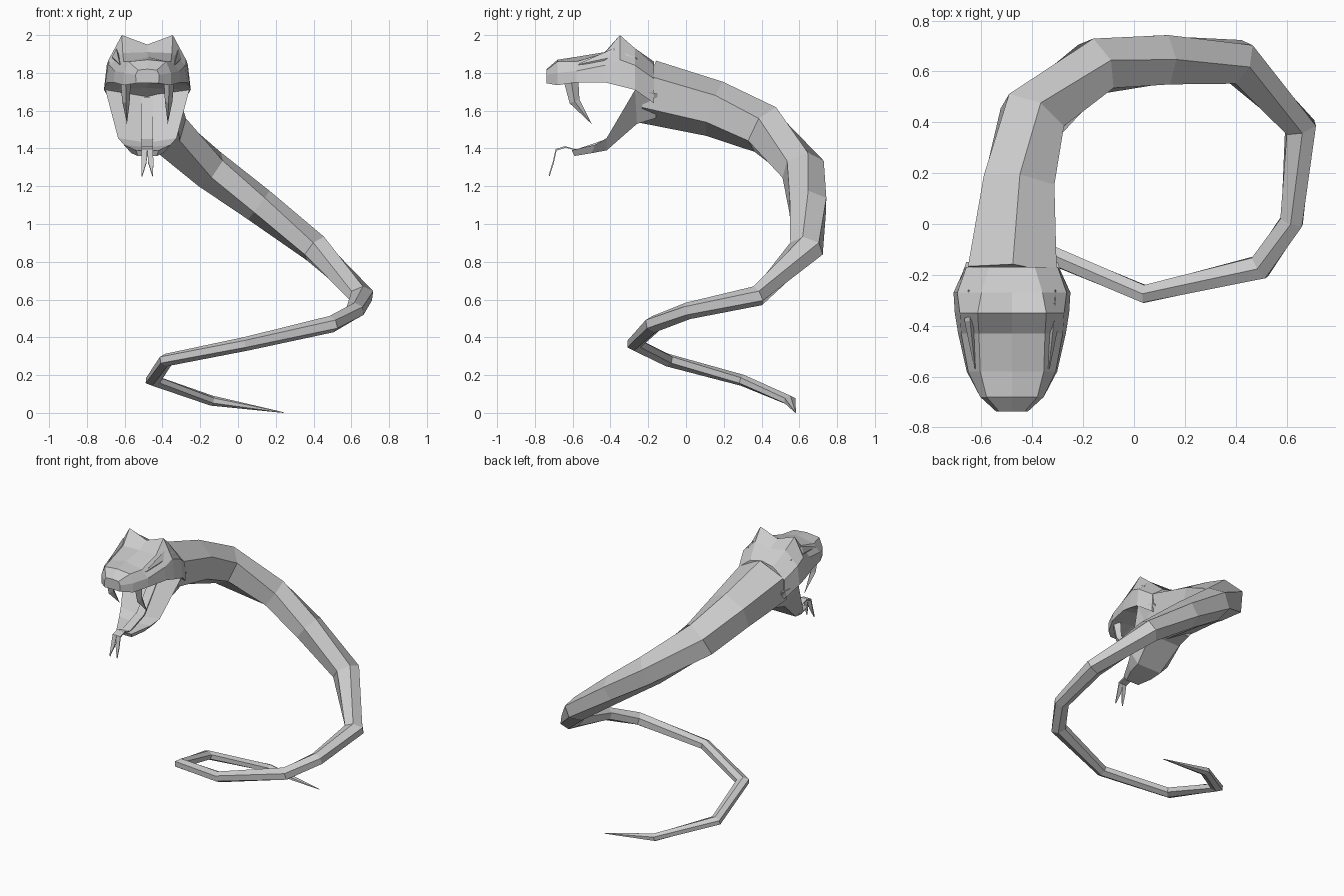
import bpy, bmesh
from mathutils import Vector
from math import sin, cos, pi

HX = -0.48  # centre plane of the head


def loft(name, rings):
    """Skin a list of equal-length point rings and cap both ends."""
    bm = bmesh.new()
    vr = [[bm.verts.new(p) for p in r] for r in rings]
    n = len(vr[0])
    for a, b in zip(vr, vr[1:]):
        for i in range(n):
            j = (i + 1) % n
            bm.faces.new((a[i], a[j], b[j], b[i]))
    bm.faces.new(vr[0])
    bm.faces.new(vr[-1])
    bmesh.ops.recalc_face_normals(bm, faces=bm.faces)
    me = bpy.data.meshes.new(name)
    bm.to_mesh(me)
    bm.free()
    ob = bpy.data.objects.new(name, me)
    bpy.context.collection.objects.link(ob)
    return ob


def tube(name, path, sides):
    """Sweep a polygon along (x, y, z, half width, half height), corner up."""
    pts = [Vector(p[:3]) for p in path]
    rings = []
    for i, p in enumerate(path):
        d0 = (pts[i] - pts[max(i - 1, 0)]).normalized()
        d1 = (pts[min(i + 1, len(pts) - 1)] - pts[i]).normalized()
        t = (d0 + d1).normalized()
        ref = Vector((0, 0, 1)) if abs(t.z) < 0.9 else Vector((0, -1, 0))
        s = t.cross(ref).normalized()
        u = s.cross(t)
        k = 1 / max(sin(2 * pi * q / sides) for q in range(sides))
        rings.append([pts[i] + s * p[3] * k * sin(2 * pi * q / sides)
                      + u * p[4] * cos(2 * pi * q / sides) for q in range(sides)])
    return loft(name, rings)


# Coiled body from neck to tail tip
tube("body", [
    (-0.48, -0.20, 1.70, .175, .17),
    (-0.455, 0.15, 1.61, .14, .15),
    (-0.40, 0.42, 1.50, .125, .135),
    (-0.15, 0.62, 1.29, .105, .11),
    (0.11, 0.645, 1.10, .097, .095),
    (0.41, 0.638, 0.87, .083, .08),
    (0.655, 0.38, 0.62, .06, .055),
    (0.62, 0.01, 0.54, .045, .045),
    (0.495, -0.17, 0.47, .048, .045),
    (0.04, -0.275, 0.365, .035, .037),
    (-0.38, -0.10, 0.28, .04, .034),
    (-0.45, 0.30, 0.172, .04, .03),
    (-0.14, 0.55, 0.065, .03, .027),
    (0.24, 0.58, 0.002, .002, .002)], 6)

# Upper head: y, top z, brow x z, cheek x z, lip x z, palate z
head = [
    (-0.17, 1.86, .09, 1.84, .18, 1.77, .185, 1.64, 1.62),
    (-0.27, 1.91, .12, 1.93, .215, 1.84, .23, 1.71, 1.72),
    (-0.35, 1.95, .135, 2.0, .205, 1.87, .225, 1.73, 1.77),
    (-0.43, 1.91, .13, 1.905, .20, 1.84, .212, 1.75, 1.79),
    (-0.58, 1.885, .125, 1.86, .172, 1.81, .178, 1.75, 1.78),
    (-0.68, 1.87, .10, 1.86, .125, 1.80, .125, 1.735, 1.755),
    (-0.738, 1.82, .05, 1.815, .062, 1.79, .06, 1.745, 1.747)]
rings = []
for y, t, ax, az, bx, bz, lx, lz, p in head:
    half = [(ax, az), (bx, bz), (lx, lz)]
    ring = [(0, t)] + half + [(0, p)] + [(-x, z) for x, z in reversed(half)]
    rings.append([(HX + x, y, z) for x, z in ring])
loft("upper_head", rings)

# Open lower jaw: rim point, keel point, mouth floor (y, z)
jaw = [
    ((.18, -0.15, 1.69), (.12, -0.16, 1.56), (-0.14, 1.69)),
    ((.222, -0.27, 1.71), (.12, -0.26, 1.53), (-0.22, 1.68)),
    ((.155, -0.42, 1.455), (.095, -0.42, 1.39), (-0.41, 1.43)),
    ((.125, -0.48, 1.42), (.085, -0.50, 1.375), (-0.47, 1.405)),
    ((.06, -0.605, 1.39), (.05, -0.59, 1.36), (-0.60, 1.385))]
loft("lower_jaw", [
    [(HX + s * p[0], p[1], p[2]) for s, p in ((-1, u), (-1, k), (1, k), (1, u))]
    + [(HX, f[0], f[1])] for u, k, f in jaw])

# Tongue strip lying on the jaw, with a forked end
def strip(name, pts):
    return loft(name, [[(HX + a, y, z), (HX + b, y, z), (HX + b, y + .005, z - .008),
                        (HX + a, y + .005, z - .008)] for a, b, y, z in pts])


strip("tongue", [(-.03, .03, -0.24, 1.67), (-.03, .03, -0.42, 1.45),
                 (-.03, .03, -0.58, 1.395), (-.03, .03, -0.64, 1.412),
                 (-.03, .03, -0.69, 1.397)])
for s, side in ((-1, "left"), (1, "right")):
    strip("tongue_fork_" + side, [(0, s * .03, -0.69, 1.397), (s * .004, s * .032, -0.705, 1.33),
                                  (s * .027, s * .03, -0.727, 1.26)])
    # Curved fang
    tube("fang_" + side, [(HX + s * .115, -0.61, 1.77, .028, .04),
                          (HX + s * .113, -0.59, 1.65, .02, .028),
                          (HX + s * .108, -0.50, 1.53, .001, .001)], 4)
    # Narrow slanted eye under the brow
    tube("eye_" + side, [(HX + s * .145, -0.57, 1.845, .003, .003),
                         (HX + s * .165, -0.38, 1.885, .022, .045),
                         (HX + s * .17, -0.26, 1.875, .003, .003)], 4)
